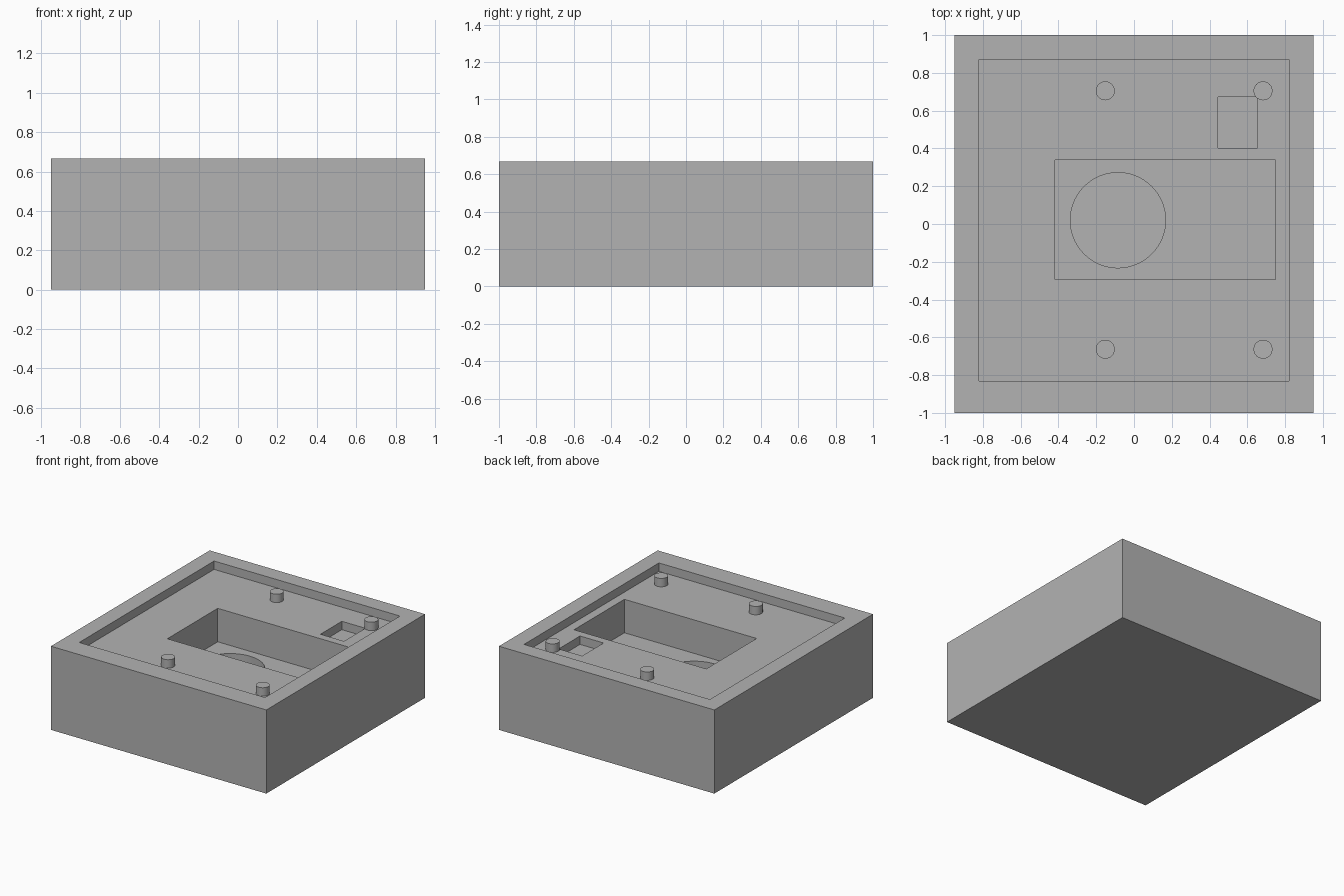
import bpy

if "Cube" in bpy.data.objects:
    bpy.data.objects.remove(bpy.data.objects["Cube"], do_unlink=True)

HEIGHT = 0.667
FLOOR = 0.6            # floor of the shallow tray
POCKET = 0.333         # floor of the large pocket
ABOVE = HEIGHT + 0.1   # cutters poke out of the top

grey = bpy.data.materials.new("plain grey")
grey.use_nodes = True
colour = (0.45, 0.45, 0.45, 1)
grey.diffuse_color = colour
grey.node_tree.nodes["Principled BSDF"].inputs["Base Color"].default_value = colour


def finish(name):
    obj = bpy.context.object
    obj.name = obj.data.name = name
    bpy.ops.object.transform_apply(location=False, rotation=False, scale=True)
    obj.data.materials.append(grey)
    return obj


def block(name, x0, x1, y0, y1, z0, z1):
    centre = ((x0 + x1) / 2, (y0 + y1) / 2, (z0 + z1) / 2)
    bpy.ops.mesh.primitive_cube_add(size=1, location=centre)
    bpy.context.object.scale = (x1 - x0, y1 - y0, z1 - z0)
    return finish(name)


def cylinder(name, x, y, radius, z0, z1, sides):
    bpy.ops.mesh.primitive_cylinder_add(
        vertices=sides, radius=radius, depth=z1 - z0, location=(x, y, (z0 + z1) / 2))
    return finish(name)


def carve(target, cutter):
    mod = target.modifiers.new("carve", 'BOOLEAN')
    mod.operation = 'DIFFERENCE'
    mod.solver = 'EXACT'
    mod.object = cutter
    bpy.context.view_layer.objects.active = target
    bpy.ops.object.modifier_apply(modifier=mod.name)
    bpy.data.objects.remove(cutter, do_unlink=True)


def smooth(obj):
    bpy.ops.object.select_all(action='DESELECT')
    obj.select_set(True)
    bpy.context.view_layer.objects.active = obj
    bpy.ops.object.shade_smooth_by_angle()


# Solid housing with tray, large pocket, small pocket and round well
housing = block("housing", -0.95, 0.95, -1, 1, 0, HEIGHT)
carve(housing, block("tray_cutter", -0.82, 0.82, -0.83, 0.87, FLOOR, ABOVE))
carve(housing, block("pocket_cutter", -0.417, 0.75, -0.295, 0.34, POCKET, ABOVE))
carve(housing, block("small_pocket_cutter", 0.445, 0.653, 0.403, 0.673, FLOOR - 0.067, ABOVE))
carve(housing, cylinder("well_cutter", -0.085, 0.02, 0.252, POCKET - 0.167, ABOVE - 0.3, 96))
smooth(housing)

# Four locating pins standing on the tray floor
for side, x in (("right", -0.152), ("left", 0.683)):
    for end, y in (("front", -0.663), ("back", 0.705)):
        smooth(cylinder(f"{end}_{side}_pin", x, y, 0.05, FLOOR - 0.002, HEIGHT, 48))
